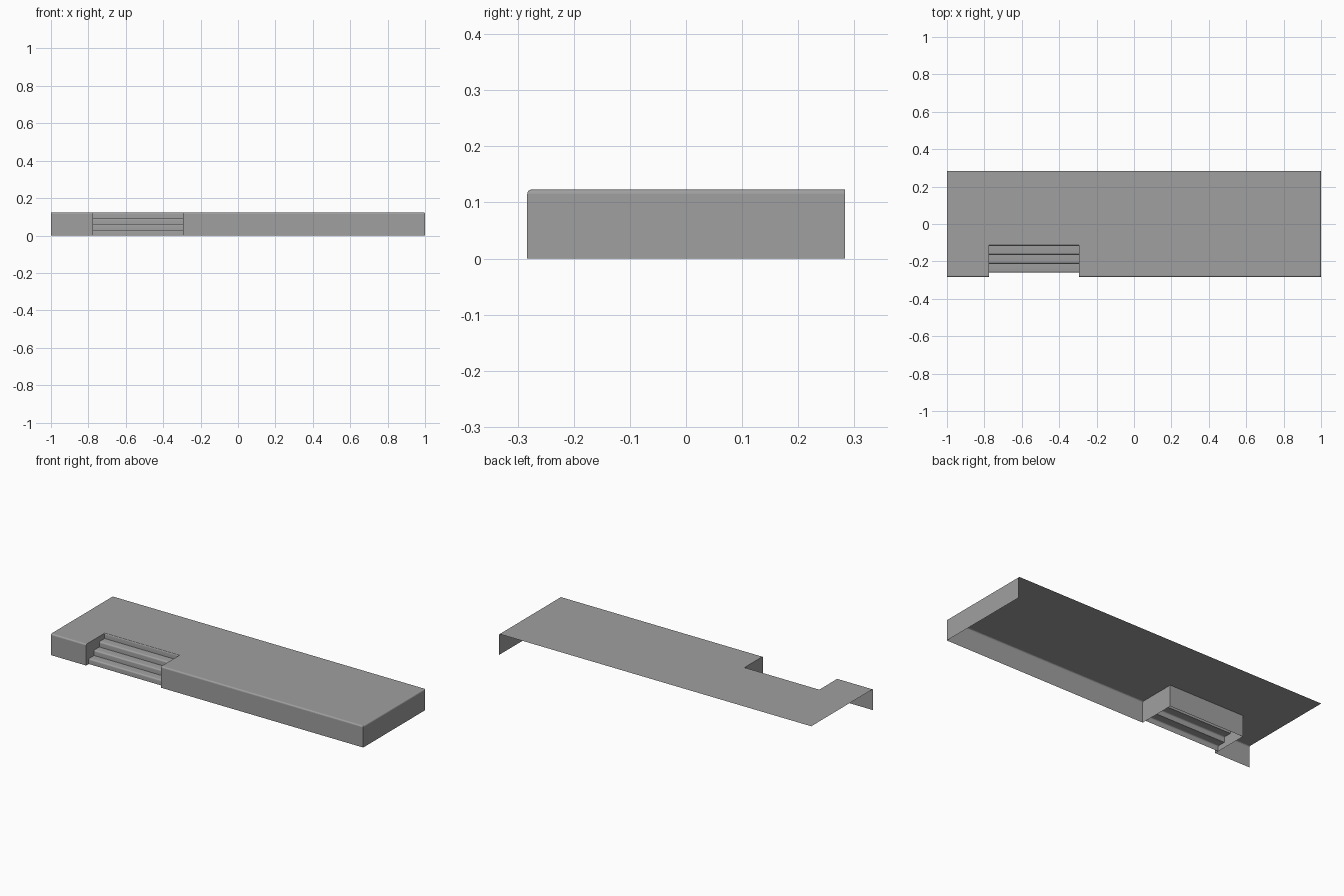
import bpy, bmesh, math

if "Cube" in bpy.data.objects:
    bpy.data.objects.remove(bpy.data.objects["Cube"])

H = 0.123               # platform height
X0, X1 = -0.774, -0.295  # stair opening
FRONT, BACK, INNER = -0.283, 0.283, -0.113

grey = bpy.data.materials.new("dark_grey")
grey.diffuse_color = (0.35, 0.35, 0.35, 1)
grey.use_nodes = True
grey.node_tree.nodes["Principled BSDF"].inputs["Base Color"].default_value = grey.diffuse_color


def finish(bm, name, angle):
    bmesh.ops.recalc_face_normals(bm, faces=bm.faces)
    mesh = bpy.data.meshes.new(name)
    bm.to_mesh(mesh)
    bm.free()
    mesh.materials.append(grey)
    obj = bpy.data.objects.new(name, mesh)
    bpy.context.collection.objects.link(obj)
    bpy.ops.object.select_all(action='DESELECT')
    obj.select_set(True)
    bpy.context.view_layer.objects.active = obj
    bpy.ops.object.shade_smooth_by_angle(angle=math.radians(angle))
    return obj


# platform shell: top deck plus front, opening and right walls (back, left, bottom open)
outline = [(-1, FRONT), (X0, FRONT), (X0, INNER), (X1, INNER),
           (X1, FRONT), (1, FRONT), (1, BACK), (-1, BACK)]
bm = bmesh.new()
top = [bm.verts.new((x, y, H)) for x, y in outline]
low = [bm.verts.new((x, y, 0)) for x, y in outline]
bm.faces.new(top)
for i in (0, 1, 3, 4, 5):
    bm.faces.new((low[i], low[i + 1], top[i + 1], top[i]))
# softened upper edge along the front and right walls
rim = [bm.edges.get((top[i], top[i + 1])) for i in (0, 4, 5)]
bmesh.ops.bevel(bm, geom=rim, offset=0.008, segments=4, profile=0.5, affect='EDGES')
finish(bm, "platform", 10)

# stair: four steps with rounded front edges, closed sides and back, open bottom
STEPS, RUN, R = 4, 0.0485, 0.008
RISE = (H - 0.0003) / STEPS
START = -0.2595
profile = [(START, 0)]
for s in range(STEPS):
    y, z = START + s * RUN, (s + 1) * RISE
    for k in range(6):
        a = math.radians(180 - 90 * k / 5)
        profile.append((y + R + R * math.cos(a), z - R + R * math.sin(a)))
    profile.append((y + RUN, z))
profile.append((START + STEPS * RUN, 0))

bm = bmesh.new()
a, b = [[bm.verts.new((x, y, z)) for y, z in profile]
        for x in (X0 - 0.0008, X1 + 0.0008)]
for i in range(len(profile) - 1):
    bm.faces.new((a[i], a[i + 1], b[i + 1], b[i]))
bm.faces.new(a)
bm.faces.new(b)
finish(bm, "stair", 35)
